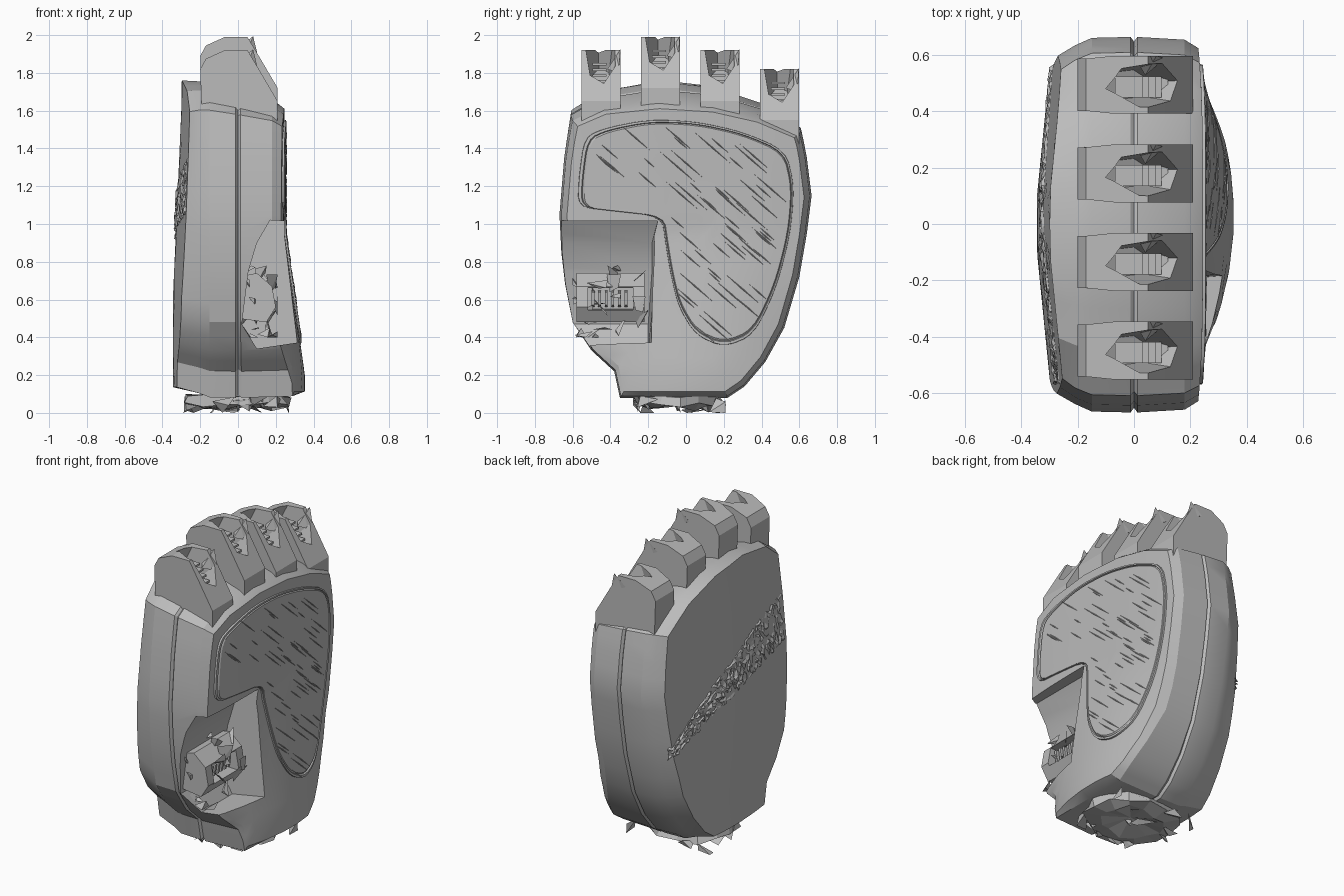
import bpy, bmesh, math, random
from mathutils import Vector

if "Cube" in bpy.data.objects:
    bpy.data.objects.remove(bpy.data.objects["Cube"])

random.seed(7)
stone = bpy.data.materials.new("grey_stone")
stone.diffuse_color = (0.5, 0.5, 0.5, 1)
stone.use_nodes = True
stone.node_tree.nodes["Principled BSDF"].inputs["Base Color"].default_value = stone.diffuse_color


def clamp(v):
    return max(0.0, min(1.0, v))


def make(name, verts, faces, smooth=0):
    me = bpy.data.meshes.new(name)
    me.from_pydata(verts, [], faces)
    bm = bmesh.new()
    bm.from_mesh(me)
    bmesh.ops.recalc_face_normals(bm, faces=bm.faces)
    bm.to_mesh(me)
    bm.free()
    ob = bpy.data.objects.new(name, me)
    me.materials.append(stone)
    bpy.context.collection.objects.link(ob)
    if smooth:
        soften(ob, smooth)
    return ob


def soften(ob, deg):
    bpy.ops.object.select_all(action='DESELECT')
    ob.select_set(True)
    bpy.context.view_layer.objects.active = ob
    bpy.ops.object.shade_smooth_by_angle(angle=math.radians(deg))


def prism(name, profile, y0, y1):
    """Extrude an (x, z) profile along y."""
    n = len(profile)
    v = [(x, y, z) for y in (y0, y1) for x, z in profile]
    f = [(i, (i + 1) % n, n + (i + 1) % n, n + i) for i in range(n)]
    return make(name, v, f + [tuple(range(n)), tuple(range(n, 2 * n))])


def cut(ob, cutter):
    mod = ob.modifiers.new("cut", 'BOOLEAN')
    mod.operation, mod.object, mod.solver = 'DIFFERENCE', cutter, 'EXACT'
    dg = bpy.context.evaluated_depsgraph_get()
    me = bpy.data.meshes.new_from_object(ob.evaluated_get(dg))
    ob.modifiers.clear()
    ob.data = me
    bpy.data.objects.remove(cutter)


def ring_faces(rows, n):
    return [(r * n + i, r * n + (i + 1) % n, (r + 1) * n + (i + 1) % n, (r + 1) * n + i)
            for r in range(rows - 1) for i in range(n)]


def shards(name, count, lo, hi, size):
    """Loose jagged splinters inside a box."""
    v, f = [], []
    for _ in range(count):
        c = Vector([random.uniform(a, b) for a, b in zip(lo, hi)])
        k = len(v)
        v += [c + Vector([random.uniform(-s, s) for s in size]) for _ in range(4)]
        f += [(k, k + 1, k + 2), (k, k + 1, k + 3), (k + 1, k + 2, k + 3), (k, k + 2, k + 3)]
    v = [[max(a, min(b, q)) for q, a, b in zip(p, lo, hi)] for p in v]
    return make(name, v, f)


# Palm and back surfaces as x over (y, z)
def palm_x(y, z):
    heel = 0.11 * clamp((0.95 - z) / 0.75) * max(0, 1 - ((y - 0.03) / 0.5) ** 2)
    return 0.245 + heel - 0.02 * (y / 0.66) ** 4


def back_x(y, z):
    return -0.345 + 0.045 * clamp((z - 0.6) / 1.0) + 0.1 * max(0, abs(y) - 0.1)


# Hand body: side outline swept through layers of x
outline = [(-0.35, 0.08), (-0.05, 0.08), (0.22, 0.08), (0.31, 0.14), (0.42, 0.27), (0.52, 0.45),
           (0.6, 0.72), (0.64, 0.95), (0.665, 1.15), (0.64, 1.35), (0.61, 1.52), (0.4, 1.66),
           (0.15, 1.75), (-0.15, 1.78), (-0.45, 1.73), (-0.61, 1.62), (-0.645, 1.35), (-0.67, 1.05),
           (-0.66, 0.85), (-0.64, 0.68), (-0.6, 0.48), (-0.5, 0.33), (-0.38, 0.22)]
pts = []
for i, a in enumerate(outline):
    b = outline[(i + 1) % len(outline)]
    pts += [a, ((a[0] + b[0]) / 2, (a[1] + b[1]) / 2)]
n = len(pts)
layers = [('b', 0.2), ('b', 0.4), ('b', 0.6), ('b', 0.78), ('b', 0.9), (-0.21, 0.955), (-0.15, 0.995),
          (-0.012, 1), (0, 0.975), (0.012, 1), (0.18, 0.985), ('p', 0.94), ('p', 0.8), ('p', 0.65),
          ('p', 0.5), ('p', 0.35), ('p', 0.2)]
verts = []
for kind, s in layers:
    for y0, z0 in pts:
        top = s ** 0.4 if s > 0.85 and kind != 'p' else s
        y, z = y0 * s, 1 + (z0 - 1) * (top if z0 > 1 else s ** 0.6)
        if kind == 'b':
            x = back_x(y, z)
        elif kind == 'p':
            x = palm_x(y, z)
        else:
            x = kind * (1 + 0.6 * clamp((0.5 - z) / 0.35) * (kind > 0))
        z -= 0.13 * clamp((z - 1.4) / 0.35) * (x + 0.25) / 0.5
        verts.append((x, y, z))
faces = ring_faces(len(layers), n)
verts += [(back_x(0, 1), 0, 1), (palm_x(0, 1), 0, 1)]
last = (len(layers) - 1) * n
for i in range(n):
    j = (i + 1) % n
    faces += [(i, j, len(verts) - 2), (last + i, last + j, len(verts) - 1)]
body = make("hand_body", verts, faces)

# Thumb recess, open to the front and palm, widening outwards
recess = prism("recess_cutter", [(0.17, 1.02), (0.1, 0.9), (0.055, 0.75), (0.02, 0.47),
                                 (0.1, 0.34), (0.5, 0.4), (0.5, 1.0)], -0.9, -0.2)
for v in recess.data.vertices:
    if v.co.y > -0.5:
        v.co.y += 0.03 * (v.co.x > 0.15) + 0.02 * (v.co.z > 0.6)
cut(body, recess)
soften(body, 22)

# Broken thumb stub with a hollow side
stub = prism("thumb_stub", [(0.0, 0.5), (0.15, 0.48), (0.2, 0.56), (0.18, 0.67), (0.1, 0.74),
                            (0.0, 0.72)], -0.58, -0.22)
cut(stub, prism("stub_cutter", [(0.08, 0.55), (0.3, 0.54), (0.3, 0.67), (0.08, 0.66)], -0.52, -0.28))
for i in range(6):
    y = -0.5 + i * 0.035
    prism("thumb_rung", [(0.07, 0.56), (0.16, 0.57), (0.17, 0.64), (0.07, 0.65)], y, y + 0.015)
shards("thumb_splinters", 24, (0.02, -0.6, 0.4), (0.21, -0.2, 0.78), (0.05, 0.06, 0.06))

# Four broken finger stumps, each with a deep pit, rungs and a spike
for y, top in ((-0.45, 1.92), (-0.135, 1.99), (0.18, 1.92), (0.495, 1.82)):
    h = 0.103
    prof = [(-0.19, -0.4), (-0.2, -0.1), (-0.17, -0.045), (-0.07, 0), (0.05, 0), (0.11, -0.1), (0.21, -0.27),
            (0.21, -0.4)]
    finger = prism("finger_stump", [(x, top + z) for x, z in prof], y - h, y + h)
    # Taper the back corners
    for v in finger.data.vertices:
        if v.co.x < -0.13:
            v.co.y = y + (v.co.y - y) * 0.9
    # Faceted pit facing up and towards the palm
    mouth, axis = Vector((0.1, y, top + 0.01)), Vector((0.6, 0, 0.8))
    side, across = Vector((0, 1, 0)).cross(axis), Vector((0, 1, 0))
    ring = [mouth + depth * axis + w * (0.2 * math.cos(a) * side + 0.093 * math.sin(a) * across)
            for depth, w in ((0, 1), (-0.22, 0.6)) for a in (math.tau * k / 6 + 0.2 for k in range(6))]
    pit = make("pit_cutter", ring, ring_faces(2, 6) + [tuple(range(6)), tuple(range(6, 12))])
    cut(finger, pit)
    for k in range(5):
        z = top - 0.2 + k * 0.03
        x = 0.12 - k * 0.022
        prism("finger_rung", [(x - 0.1, z), (x, z), (x, z + 0.012), (x - 0.1, z + 0.012)], y - 0.045, y + 0.03)
    make("finger_spike", [(0.0, y + h, top - 0.06), (0.11, y + h - 0.01, top - 0.12),
                          (0.04, y + h - 0.07, top - 0.1), (0.08, y + h, top + 0.005)],
         [(0, 1, 2), (0, 1, 3), (1, 2, 3), (0, 2, 3)])

# Palm pad with a sunken border line and rounded corners
pad = [(-0.575, 1.09), (-0.57, 1.25), (-0.54, 1.46), (-0.43, 1.51), (-0.2, 1.555), (0.05, 1.545), (0.3, 1.49),
       (0.53, 1.39), (0.575, 1.2), (0.555, 0.95), (0.48, 0.66), (0.36, 0.41), (0.2, 0.345), (0.05, 0.41),
       (-0.04, 0.56), (-0.08, 0.72), (-0.11, 0.9), (-0.13, 1.04), (-0.4, 1.07)]
for _ in range(2):
    pad = [(a[0] + (b[0] - a[0]) * t, a[1] + (b[1] - a[1]) * t)
           for a, b in zip(pad, pad[1:] + pad[:1]) for t in (0.22, 0.78)]
cy, cz = 0.2, 1.06
verts = []
for s, lift in ((1, -0.015), (0.995, 0.01), (0.975, 0.011), (0.968, 0.003), (0.955, 0.01), (0.8, 0.01),
                (0.6, 0.01), (0.4, 0.01), (0.2, 0.01)):
    for py, pz in pad:
        y, z = cy + (py - cy) * s, cz + (pz - cz) * s
        verts.append((palm_x(y, z) + lift, y, z))
m = len(pad)
faces = ring_faces(9, m) + [tuple(range(8 * m, 9 * m))]
palm_pad = make("palm_pad", verts, faces, 25)


# Diagonal scratches across the pad
def in_pad(y, z):
    hit = False
    for (ay, az), (by, bz) in zip(pad, pad[1:] + pad[:1]):
        if (az > z) != (bz > z) and y < ay + (z - az) * (by - ay) / (bz - az):
            hit = not hit
    return hit


verts, faces = [], []
while len(faces) < 240:
    y, z, ln = random.uniform(-0.53, 0.53), random.uniform(0.4, 1.5), random.uniform(0.04, 0.13)
    ends = [(y - ln * 0.75, z + ln * 0.65), (y + ln * 0.75, z - ln * 0.65)]
    if all(in_pad(*e) for e in ends):
        k = len(verts)
        quad = [ends[0], (y + 0.002, z + 0.003), ends[1], (y - 0.002, z - 0.003)]
        verts += [(palm_x(*q) + 0.011, *q) for q in quad] + [(palm_x(y, z) + 0.015, y, z)]
        faces += [(k + i, k + (i + 1) % 4, k + 4) for i in range(4)]
make("pad_scratches", verts, faces)

# Rough curved scar across the back of the hand, widening to the front
verts, faces, nu, nv = [], [], 64, 13
for i in range(nu):
    t = i / (nu - 1)
    upper = 0.8 + 0.95 * t - 0.38 * t * t
    lower = 0.74 + 0.46 * t - 0.16 * t * t
    for j in range(nv):
        y = 0.57 - 1.15 * t + random.uniform(-0.008, 0.008)
        z = lower + (upper - lower) * j / (nv - 1) + random.uniform(-0.008, 0.008)
        edge = j in (0, nv - 1) or i in (0, nu - 1)
        verts.append((back_x(y, z) + (0.015 if edge else random.uniform(-0.013, 0.008)), y, z))
for i in range(nu - 1):
    for j in range(nv - 1):
        a = i * nv + j
        faces += [(a, a + 1, a + nv), (a + 1, a + nv + 1, a + nv)]
make("back_scar", verts, faces)

# Jagged broken wrist under the hand
k = 14
verts = []
for s, lo, hi in ((1.0, 0.08, 0.1), (1.05, 0.03, 0.07), (0.7, 0.0, 0.05)):
    for i in range(k):
        a, r = math.tau * i / k, s * random.uniform(0.82, 1.0)
        verts.append((-0.01 + 0.3 * r * math.cos(a), -0.03 + 0.25 * r * math.sin(a), random.uniform(lo, hi)))
verts.append((0, -0.03, 0.06))
faces = ring_faces(3, k) + [tuple(range(k))] + [(2 * k + i, 2 * k + (i + 1) % k, 3 * k) for i in range(k)]
make("broken_wrist", verts, faces)
shards("wrist_splinters", 14, (-0.29, -0.28, 0.0), (0.27, 0.21, 0.09), (0.08, 0.07, 0.06))
